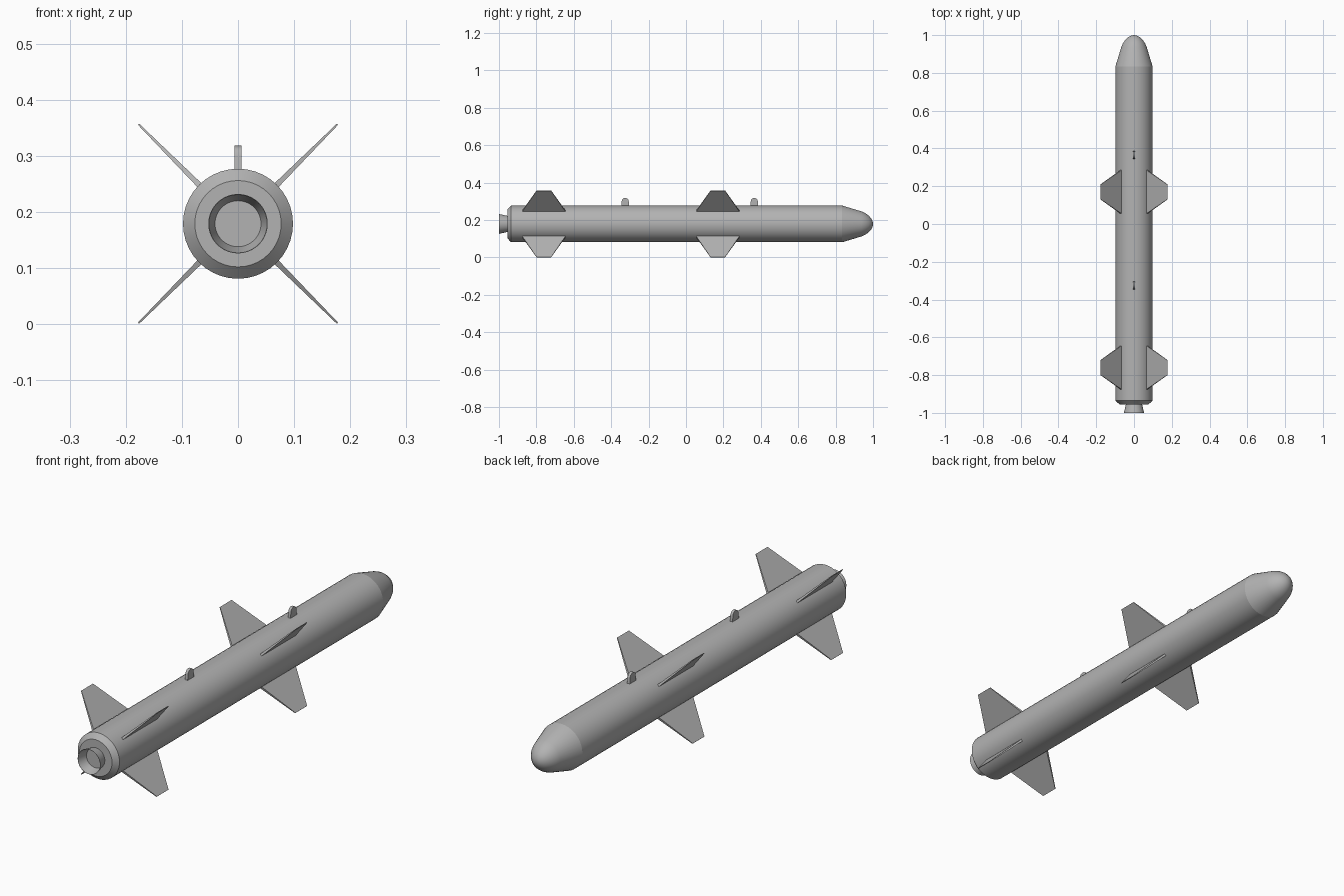
import bpy, bmesh, math
from mathutils import Matrix

cube = bpy.data.objects.get("Cube")
if cube:
    bpy.data.objects.remove(cube, do_unlink=True)

AXIS_Z = 0.179
SEGMENTS = 40

grey = bpy.data.materials.new("light grey")
grey.use_nodes = True
colour = (0.45, 0.45, 0.45, 1)
grey.diffuse_color = colour
grey.node_tree.nodes["Principled BSDF"].inputs["Base Color"].default_value = colour


def finish(name, bm, smooth=None):
    """Turn a bmesh into a named object on the body axis."""
    bmesh.ops.remove_doubles(bm, verts=bm.verts, dist=0.0001)
    bmesh.ops.recalc_face_normals(bm, faces=bm.faces)
    mesh = bpy.data.meshes.new(name)
    bm.to_mesh(mesh)
    bm.free()
    mesh.materials.append(grey)
    obj = bpy.data.objects.new(name, mesh)
    obj.location.z = AXIS_Z
    bpy.context.collection.objects.link(obj)
    if smooth:
        bpy.ops.object.select_all(action='DESELECT')
        obj.select_set(True)
        bpy.context.view_layer.objects.active = obj
        bpy.ops.object.shade_smooth_by_angle(angle=math.radians(smooth))
    return obj


def lathe(name, profile):
    """Spin (radius, y) points around the long axis."""
    bm = bmesh.new()
    verts = [bm.verts.new((r, y, 0)) for r, y in profile]
    edges = [bm.edges.new(pair) for pair in zip(verts, verts[1:])]
    bmesh.ops.spin(bm, geom=verts + edges, cent=(0, 0, 0), axis=(0, 1, 0),
                   angle=math.tau, steps=SEGMENTS)
    return finish(name, bm, 30)


def loft(bm, sections):
    """Solid between two outlines with equal point counts."""
    a, b = [[bm.verts.new(p) for p in s] for s in sections]
    bm.faces.new(a)
    bm.faces.new(b)
    for i in range(len(a)):
        j = (i + 1) % len(a)
        bm.faces.new((a[i], a[j], b[j], b[i]))


# Body tube with chamfered tail, rounded nose, and open nozzle
lathe("body_tube", [(0, -0.955), (0.077, -0.955), (0.098, -0.935), (0.098, 0.835)])
lathe("nose_cone", [(0.098, 0.835), (0.067, 0.938), (0.058, 0.958), (0.045, 0.976),
                    (0.03, 0.99), (0.014, 0.998), (0, 1)])
lathe("exhaust_nozzle", [(0, -0.958), (0.041, -0.958), (0.052, -1),
                         (0.053, -1), (0.042, -0.95)])


# Two sets of four tapered fins, set diagonally
def fin(name, y, angle):
    bm = bmesh.new()
    root, tip = [
        [(r, y + sy * half, sx * thick) for sy, sx in
         ((-1, -1), (1, -1), (1, 1), (-1, 1))]
        for r, half, thick in ((0.094, 0.117, 0.005), (0.251, 0.039, 0.0015))]
    loft(bm, (root, tip))
    bm.transform(Matrix.Rotation(angle, 4, 'Y'))
    finish(name, bm)


for set_name, y in (("tail", -0.76), ("middle", 0.17)):
    for side, angle in (("upper_left", -45), ("upper_right", -135),
                        ("lower_right", 135), ("lower_left", 45)):
        fin(f"{set_name}_fin_{side}", y, math.radians(angle))

# Round-topped mounting lugs along the spine
for name, y in (("rear_lug", -0.325), ("forward_lug", 0.365)):
    outline = [(y - 0.022, 0.09), (y + 0.022, 0.09)]
    for i in range(9):
        a = math.pi * i / 8
        outline.append((y + 0.019 * math.cos(a), 0.12 + 0.019 * math.sin(a)))
    bm = bmesh.new()
    loft(bm, [[(x, py, pz) for py, pz in outline] for x in (-0.006, 0.006)])
    finish(name, bm, 30)
